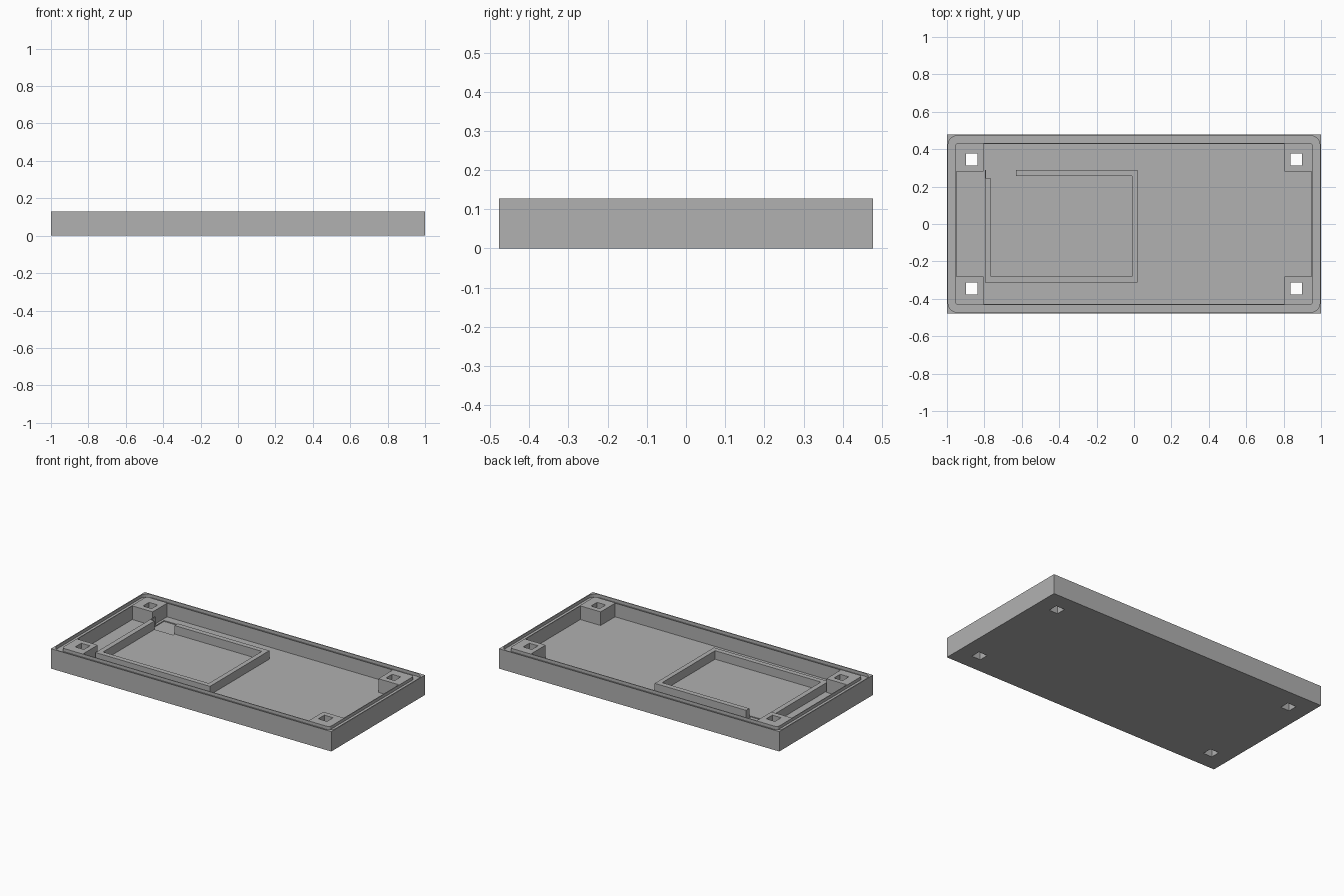
import bpy, bmesh, math

cube = bpy.data.objects.get("Cube")
if cube:
    bpy.data.objects.remove(cube, do_unlink=True)

HX, HY, TOP, FLOOR = 1.0, 0.478, 0.128, 0.04

grey = bpy.data.materials.new("plain_grey")
grey.use_nodes = True
colour = (0.44, 0.44, 0.44, 1)
grey.diffuse_color = colour
grey.node_tree.nodes["Principled BSDF"].inputs["Base Color"].default_value = colour


def finish(name, bm):
    bmesh.ops.recalc_face_normals(bm, faces=bm.faces)
    mesh = bpy.data.meshes.new(name)
    bm.to_mesh(mesh)
    bm.free()
    mesh.materials.append(grey)
    ob = bpy.data.objects.new(name, mesh)
    bpy.context.collection.objects.link(ob)
    return ob


def prism(name, outline, z0, z1):
    bm = bmesh.new()
    low = [bm.verts.new((x, y, z0)) for x, y in outline]
    high = [bm.verts.new((x, y, z1)) for x, y in outline]
    bm.faces.new(low)
    bm.faces.new(high)
    for i in range(len(low)):
        j = (i + 1) % len(low)
        bm.faces.new((low[i], low[j], high[j], high[i]))
    return finish(name, bm)


def frame(name, outer, inner, z0, z1):
    """Closed frame between two outlines with equal point counts."""
    bm = bmesh.new()
    loops = [[bm.verts.new((x, y, z)) for x, y in line]
             for line, z in ((outer, z0), (outer, z1), (inner, z1), (inner, z0))]
    n = len(outer)
    for k in range(4):
        a, b = loops[k], loops[(k + 1) % 4]
        for i in range(n):
            j = (i + 1) % n
            bm.faces.new((a[i], a[j], b[j], b[i]))
    return finish(name, bm)


def rect(x0, x1, y0, y1):
    return [(x0, y0), (x1, y0), (x1, y1), (x0, y1)]


def rounded(hx, hy, r, steps=6):
    pts = []
    for q, (sx, sy) in enumerate(((1, 1), (-1, 1), (-1, -1), (1, -1))):
        for i in range(steps + 1):
            a = (q + i / steps) * math.pi / 2
            pts.append((sx * (hx - r) + r * math.cos(a), sy * (hy - r) + r * math.sin(a)))
    return pts


def cut(target, cutter):
    mod = target.modifiers.new("cut", 'BOOLEAN')
    mod.operation = 'DIFFERENCE'
    mod.solver = 'EXACT'
    mod.object = cutter
    bpy.context.view_layer.update()
    deps = bpy.context.evaluated_depsgraph_get()
    mesh = bpy.data.meshes.new_from_object(target.evaluated_get(deps))
    target.modifiers.clear()
    target.data = mesh


def discard(ob):
    bpy.data.objects.remove(ob, do_unlink=True)


# Tray body
tray = prism("tray", rect(-HX, HX, -HY, HY), 0, TOP)

# Cavity, leaving a square post in each corner
cx, cy, px, py = 0.95, 0.427, 0.805, 0.28
corner = [(cx, py), (px, py), (px, cy)]
plus = []
for sx, sy in ((1, 1), (-1, 1), (-1, -1), (1, -1)):
    pts = [(sx * x, sy * y) for x, y in corner]
    plus += pts if sx * sy > 0 else pts[::-1]
cutters = [prism("cavity_cutter", plus, FLOOR, TOP + 0.1)]

# Lid groove around the rim
cutters.append(frame("groove_cutter", rounded(0.994, 0.472, 0.05),
                     rounded(0.955, 0.432, 0.015), TOP - 0.02, TOP + 0.1))

# Square screw holes through the posts
for sx in (-1, 1):
    for sy in (-1, 1):
        x, y, h = sx * 0.867, sy * 0.345, 0.031
        cutters.append(prism("hole_cutter", rect(x - h, x + h, y - h, y + h), -0.1, TOP + 0.1))

for c in cutters:
    cut(tray, c)
    discard(c)

# Compartment wall on the floor, opened at one corner
wall = frame("compartment_wall", rect(-0.797, 0.02, -0.314, 0.29),
             rect(-0.765, -0.01, -0.282, 0.257), FLOOR - 0.002, 0.095)
notch = prism("notch_cutter", rect(-0.79, -0.632, 0.242, 0.375), FLOOR - 0.006, 0.11)
cut(wall, notch)
cut(tray, notch)
discard(notch)
